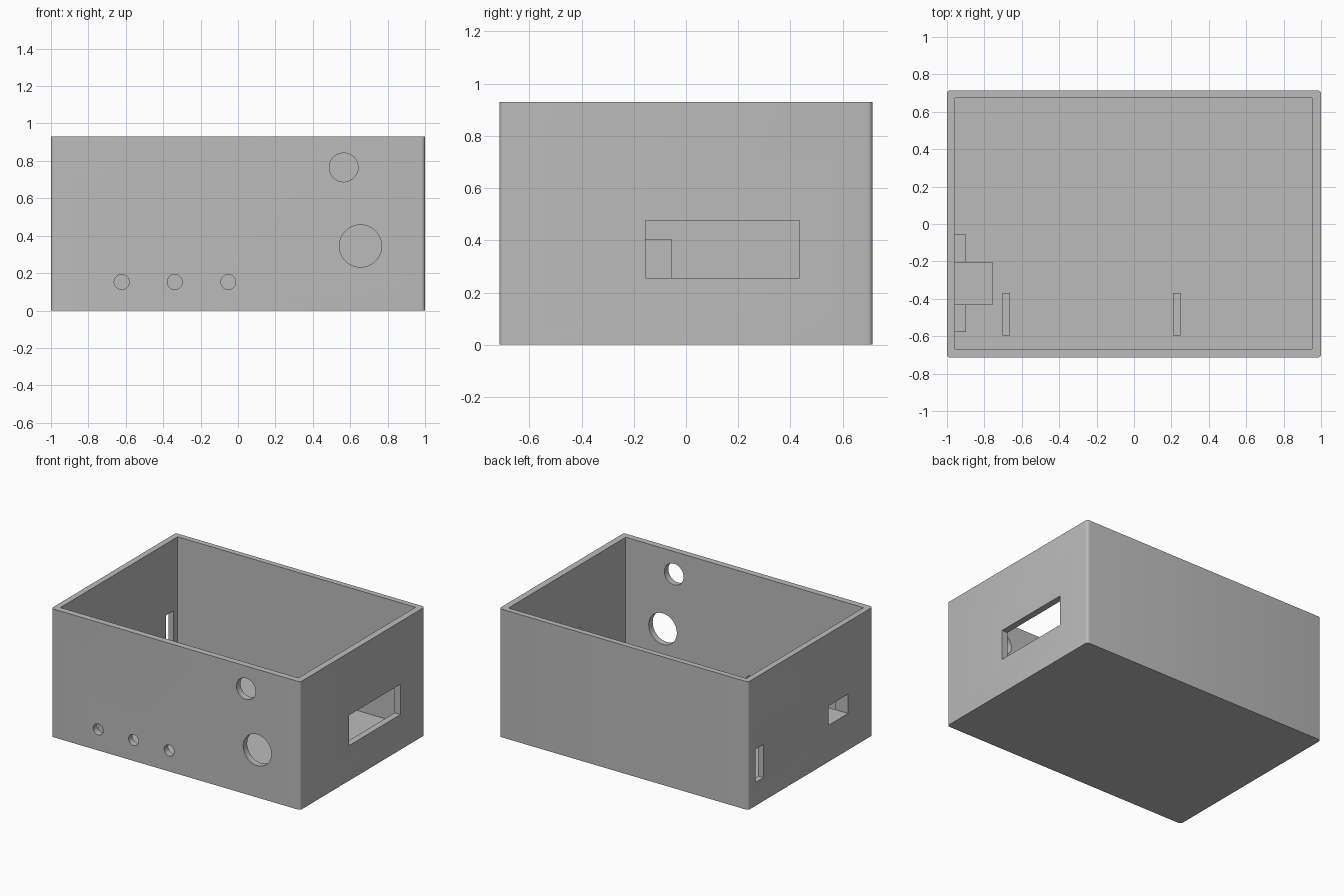
import bpy, bmesh, math
from mathutils import Matrix

cube = bpy.data.objects.get("Cube")
if cube:
    bpy.data.objects.remove(cube, do_unlink=True)

grey = bpy.data.materials.new("plain_grey")
grey.use_nodes = True
grey.diffuse_color = (0.5, 0.5, 0.5, 1)
grey.node_tree.nodes["Principled BSDF"].inputs["Base Color"].default_value = grey.diffuse_color

HEIGHT, FLOOR = 0.93, 0.055


def finish(name, bm):
    mesh = bpy.data.meshes.new(name)
    bm.to_mesh(mesh)
    bm.free()
    mesh.materials.append(grey)
    obj = bpy.data.objects.new(name, mesh)
    bpy.context.collection.objects.link(obj)
    return obj


def box(name, x, y, z, radius=0):
    """Box spanning (min, max) ranges, with optional rounded upright edges."""
    bm = bmesh.new()
    bmesh.ops.create_cube(bm, size=1)
    for v in bm.verts:
        v.co = [r[0] if c < 0 else r[1] for c, r in zip(v.co, (x, y, z))]
    if radius:
        upright = [e for e in bm.edges if abs(e.verts[0].co.z - e.verts[1].co.z) > 0.01]
        bmesh.ops.bevel(bm, geom=upright, offset=radius, segments=5,
                        profile=0.5, affect='EDGES')
    return finish(name, bm)


def front_drill(name, x, z, radius):
    bm = bmesh.new()
    place = Matrix.Translation((x, -0.69, z)) @ Matrix.Rotation(math.pi / 2, 4, 'X')
    bmesh.ops.create_cone(bm, cap_ends=True, segments=48, radius1=radius,
                          radius2=radius, depth=0.2, matrix=place)
    return finish(name, bm)


# Open-topped case
case = box("case", (-1, 1), (-0.715, 0.715), (0, HEIGHT), radius=0.02)

# Cavity, side windows and round front holes
cutters = [
    box("cavity_cutter", (-0.957, 0.953), (-0.669, 0.675), (FLOOR, 1.2)),
    box("wide_window_cutter", (0.9, 1.1), (-0.155, 0.435), (0.255, 0.475)),
    box("small_window_cutter", (-1.1, -0.9), (-0.43, -0.205), (0.265, 0.405)),
    box("slot_cutter", (-1.1, -0.9), (0.54, 0.63), (0.17, 0.41)),
    front_drill("upper_hole_cutter", 0.565, 0.765, 0.077),
    front_drill("large_hole_cutter", 0.655, 0.345, 0.113),
]
cutters += [front_drill("small_hole_cutter", x, 0.152, 0.04) for x in (-0.622, -0.338, -0.052)]

bpy.context.view_layer.objects.active = case
for cutter in cutters:
    cutter.hide_render = True
    mod = case.modifiers.new(cutter.name, 'BOOLEAN')
    mod.operation = 'DIFFERENCE'
    mod.solver = 'EXACT'
    mod.object = cutter
    bpy.ops.object.modifier_apply(modifier=mod.name)
    bpy.data.objects.remove(cutter, do_unlink=True)

bpy.ops.object.select_all(action='DESELECT')
case.select_set(True)
bpy.ops.object.shade_smooth_by_angle(angle=math.radians(30))

# Shelf behind the small window, with a guide block on each side
box("window_shelf", (-0.957, -0.755), (-0.43, -0.205), (FLOOR, 0.265))
for name, y in (("front_guide", (-0.578, -0.43)), ("rear_guide", (-0.205, -0.055))):
    box(name, (-0.957, -0.897), y, (FLOOR, 0.405))

# Upright ribs on the floor
for name, x in (("right_rib", -0.683), ("left_rib", 0.229)):
    box(name, (x - 0.02, x + 0.02), (-0.595, -0.37), (FLOOR, 0.2))
